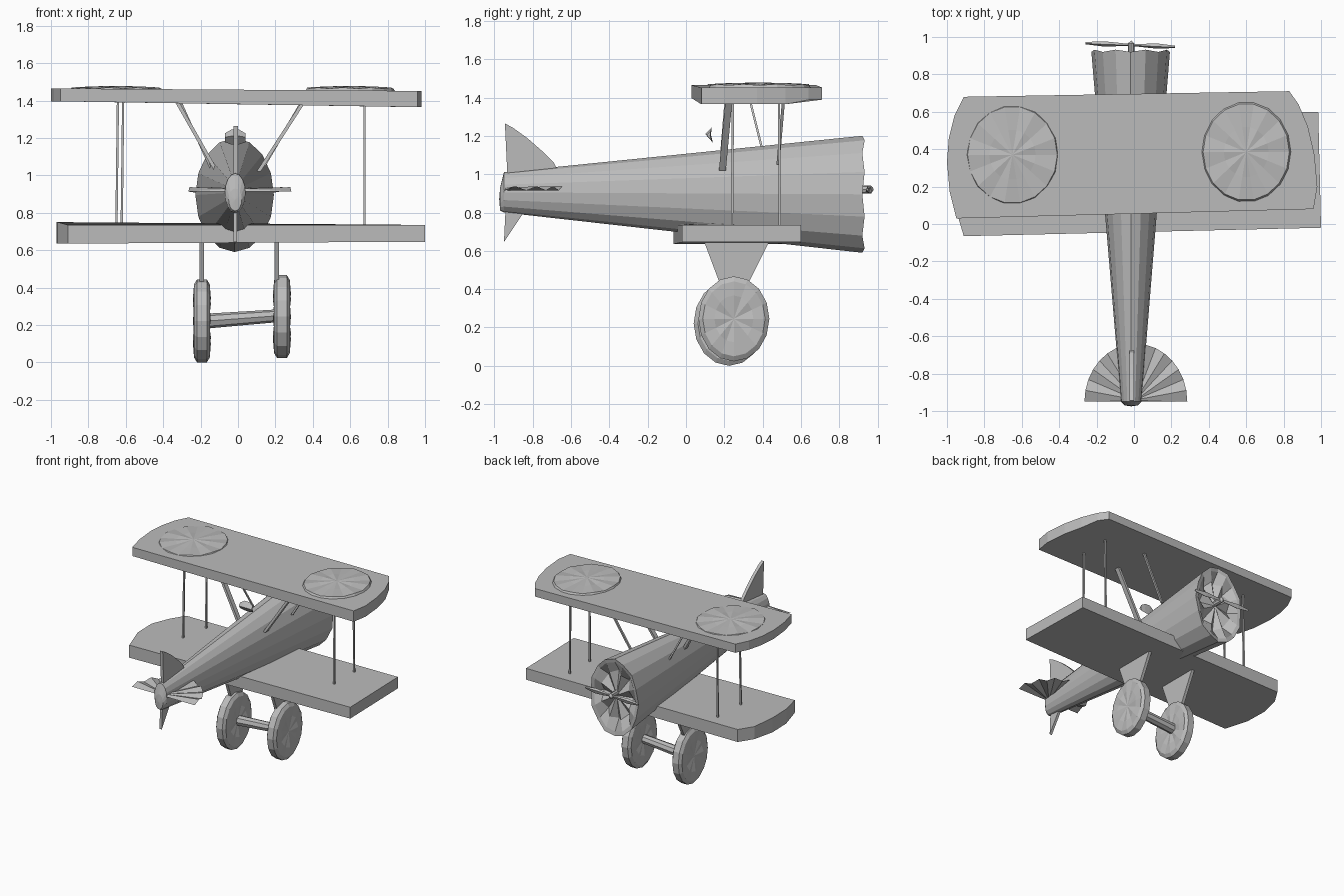
import bpy, bmesh, math
from math import sin, cos, pi

cube = bpy.data.objects.get("Cube")
if cube:
    bpy.data.objects.remove(cube, do_unlink=True)

grey = bpy.data.materials.new("plain_grey")
grey.use_nodes = True
colour = (0.5, 0.5, 0.5, 1)
grey.diffuse_color = colour
grey.node_tree.nodes["Principled BSDF"].inputs["Base Color"].default_value = colour


def loft(name, rings, caps=True):
    """Skin equal-length rings of points; a one-point ring closes to a tip."""
    bm = bmesh.new()
    loops = [[bm.verts.new(p) for p in ring] for ring in rings]
    for a, b in zip(loops, loops[1:]):
        n = max(len(a), len(b))
        for i in range(n):
            j = (i + 1) % n
            quad = [a[i % len(a)], a[j % len(a)], b[j % len(b)], b[i % len(b)]]
            bm.faces.new(list(dict.fromkeys(quad)))
    if caps:
        for ring in (loops[0], loops[-1]):
            if len(ring) > 2:
                bm.faces.new(ring)
    bmesh.ops.recalc_face_normals(bm, faces=bm.faces)
    mesh = bpy.data.meshes.new(name)
    bm.to_mesh(mesh)
    bm.free()
    mesh.materials.append(grey)
    obj = bpy.data.objects.new(name, mesh)
    bpy.context.scene.collection.objects.link(obj)
    return obj


def oval_y(y, cx, cz, rx, rz, n=16, wave=0.0):
    return [(cx + rx * sin(2 * pi * i / n), y + wave * (i % 2),
             cz + rz * cos(2 * pi * i / n)) for i in range(n)]


def plate_z(name, outline, bottom, top):
    return loft(name, [[(x, y, bottom(x)) for x, y in outline],
                       [(x, y, top(x)) for x, y in outline]])


def plate_x(name, outline, x, half):
    return loft(name, [[(x - half, y, z) for y, z in outline],
                       [(x + half, y, z) for y, z in outline]])


def rod(name, a, b, wx=0.006, wy=0.006):
    def square(p):
        return [(p[0] + sx * wx, p[1] + sy * wy, p[2])
                for sx, sy in ((-1, -1), (1, -1), (1, 1), (-1, 1))]
    return loft(name, [square(a), square(b)])


# Fuselage with a scalloped lip and a pleated recessed nose
pleats = [(-0.015 + 0.13 * sin(pi * i / 8), 0.86 + 0.05 * (i % 2),
           0.9 + 0.19 * cos(pi * i / 8)) for i in range(16)]
loft("fuselage", [
    [(-0.015, -0.975, 0.87)],
    oval_y(-0.97, -0.015, 0.87, 0.035, 0.06),
    oval_y(-0.95, -0.015, 0.905, 0.055, 0.105),
    oval_y(0.92, -0.018, 0.895, 0.21, 0.305, wave=0.012),
    oval_y(0.915, -0.018, 0.897, 0.185, 0.275, wave=0.01),
    pleats,
    [(-0.015, 0.89, 0.9)]], caps=False)

# Wings
upper = [(-0.91, 0.68), (-0.96, 0.58), (-0.99, 0.46), (-1.0, 0.33), (-0.985, 0.17),
         (-0.95, 0.03), (0.96, 0.08), (0.98, 0.2), (0.965, 0.37), (0.93, 0.52),
         (0.88, 0.64), (0.83, 0.71)]
plate_z("upper_wing", upper,
        lambda x: 1.365 if x > 0.9 else 1.392 - 0.004 * x,
        lambda x: 1.458 - 0.007 * x)
lower = [(-0.91, -0.065), (1.0, -0.02), (0.985, 0.6), (-0.86, 0.58),
         (-0.93, 0.47), (-0.97, 0.3), (-0.965, 0.12)]
plate_z("lower_wing", lower,
        lambda x: 0.64 + 0.005 * x,
        lambda x: 0.75 if x < -0.95 else 0.735)

# Crumpled raised roundels on the upper wing
for side, cx, cy, rx in (("right", -0.65, 0.37, 0.25), ("left", 0.6, 0.385, 0.24)):
    def disc(s, z, ripple):
        return [(cx + s * rx * cos(pi * i / 9), cy + s * 0.27 * sin(pi * i / 9),
                 z + ripple * (i % 2)) for i in range(18)]
    loft(side + "_roundel", [disc(1, 1.45, 0), disc(0.96, 1.464, 0.006),
                             disc(0.5, 1.468, 0.008), [(cx, cy, 1.478)]])

# Struts between the wings
for name, x, xt in (("right", -0.65, -0.642), ("left", 0.677, 0.677)):
    dx = 0.028 if x < 0 else 0
    rod(name + "_rear_strut", (x, 0.24, 0.72), (xt, 0.245, 1.4))
    rod(name + "_front_strut", (x + dx, 0.49, 0.72), (xt + dx, 0.485, 1.4))

# Slanted struts from fuselage to upper wing
rod("right_rear_brace", (-0.12, 0.19, 1.03), (-0.33, 0.22, 1.4), 0.011, 0.018)
rod("right_front_brace", (-0.12, 0.435, 0.98), (-0.31, 0.33, 1.4))
rod("left_rear_brace", (0.11, 0.19, 1.02), (0.355, 0.225, 1.4), 0.011, 0.018)
rod("left_front_brace", (0.14, 0.48, 1.05), (0.345, 0.51, 1.4), 0.008, 0.008)

# Small windscreen behind the upper wing
shield = [(0.1, 1.21), (0.135, 1.245), (0.13, 1.205), (0.14, 1.165)]
loft("windscreen", [[(x, 0.12 + (y - 0.12) * s, 1.195 + (z - 1.195) * s)
                     for y, z in shield]
                    for x, s in ((-0.07, 0.6), (-0.035, 1), (0.005, 1), (0.04, 0.6))])

# Tail: curved fin, lower fin and pleated fan tailplane
fin = [(-0.93, 0.95), (-0.945, 1.265), (-0.9, 1.24), (-0.83, 1.19),
       (-0.75, 1.12), (-0.69, 1.06), (-0.66, 1.0)]
plate_x("tail_fin", fin, -0.012, 0.012)
plate_x("lower_fin", [(-0.95, 0.645), (-0.94, 0.85), (-0.82, 0.85), (-0.86, 0.78)],
        -0.015, 0.01)
fan = [(0.01 + 0.275 * cos(pi * i / 16), -0.95 + 0.31 * sin(pi * i / 16),
        0.915 + 0.022 * (i % 2)) for i in range(17)]
loft("tailplane", [[(0.01, -0.94, 0.915)], fan,
                   [(0.01, -0.94, 0.928)]], caps=False)

# Propeller
loft("propeller_hub", [oval_y(0.86, -0.015, 0.92, 0.018, 0.022, 8),
                       oval_y(0.965, -0.015, 0.92, 0.018, 0.022, 8),
                       [(-0.015, 0.98, 0.92)]])
for name, tip, lift in (("right", -0.26, 0.01), ("left", 0.22, -0.01)):
    def section(t, wy, wz):
        x = -0.015 + (tip + 0.015) * t
        return [(x, 0.957 + oy * wy + lift * t, 0.92 + oz * wz)
                for oy, oz in ((-1, -0.5), (-0.2, 1), (1, 0.5), (0.2, -1))]
    loft(name + "_blade", [section(0, 0.005, 0.008), section(0.6, 0.014, 0.02),
                           section(1, 0.006, 0.008)])

# Undercarriage: wheels, tapered legs and axle
for name, x, cy, cz, leg_x in (("right", -0.193, 0.225, 0.222, -0.195),
                               ("left", 0.235, 0.25, 0.245, 0.208)):
    def rim(off, r, dent=0.0):
        return [(x + off + dent * (i % 2), cy + 0.185 * r * cos(pi * i / 8),
                 cz + 0.222 * r * sin(pi * i / 8)) for i in range(16)]
    loft(name + "_wheel", [[(x - 0.036, cy, cz)], rim(-0.048, 0.55, 0.01),
                           rim(-0.042, 0.88), rim(-0.026, 1), rim(0.026, 1),
                           rim(0.042, 0.88), rim(0.048, 0.55, -0.01),
                           [(x + 0.036, cy, cz)]])
    plate_x(name + "_leg", [(0.09, 0.66), (0.44, 0.66), (0.32, 0.42), (0.25, 0.3),
                            (0.18, 0.42)], leg_x, 0.012)


def axle_ring(x, cz, r):
    return [(x, 0.24 + r * cos(pi * i / 4), cz + r * sin(pi * i / 4)) for i in range(8)]


loft("axle", [axle_ring(-0.18, 0.22, 0.04), axle_ring(0.22, 0.25, 0.034)])
